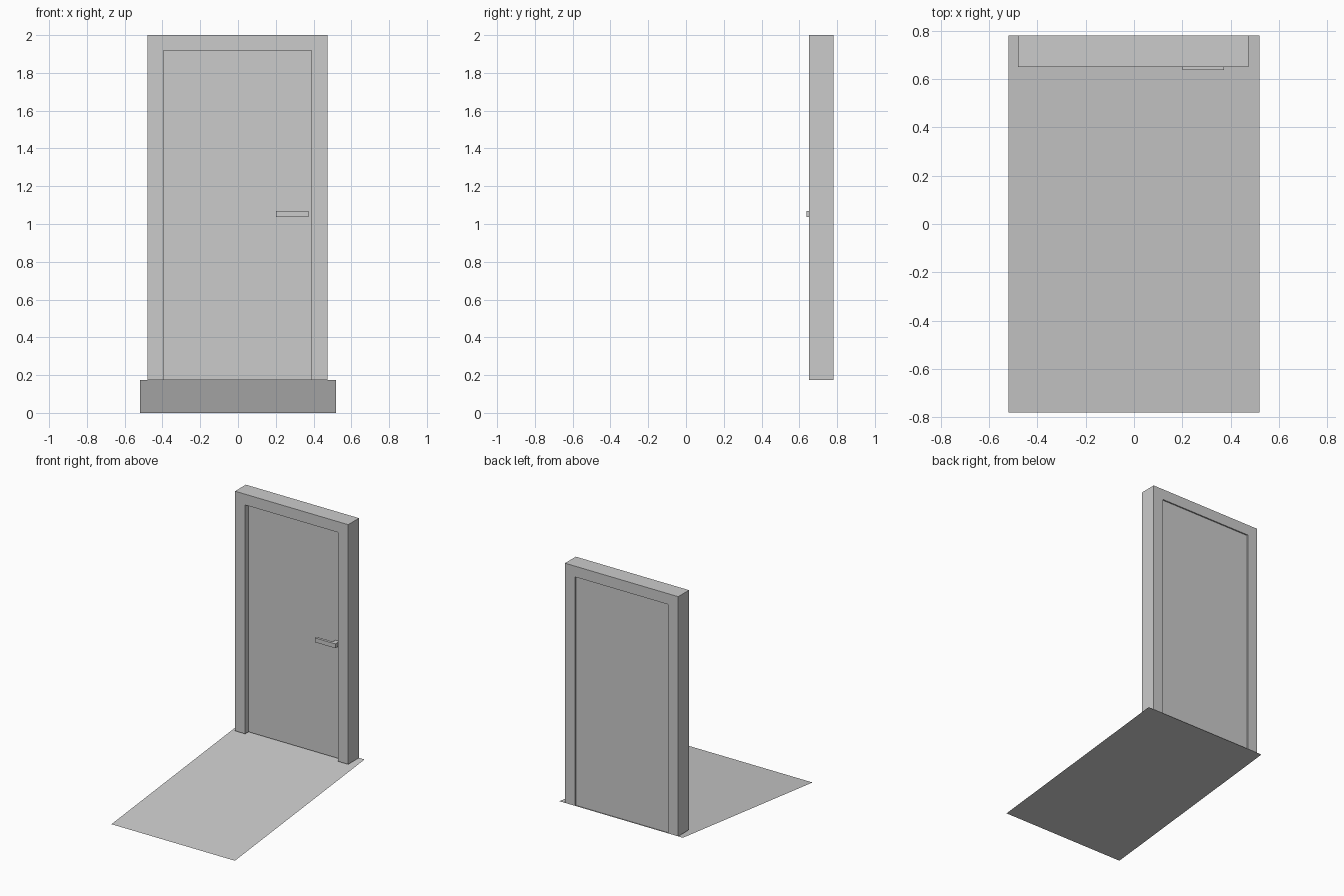
import bpy, bmesh

if "Cube" in bpy.data.objects:
    bpy.data.objects.remove(bpy.data.objects["Cube"])


def make_object(name, bm):
    bmesh.ops.recalc_face_normals(bm, faces=bm.faces)
    mesh = bpy.data.meshes.new(name)
    bm.to_mesh(mesh)
    bm.free()
    obj = bpy.data.objects.new(name, mesh)
    bpy.context.collection.objects.link(obj)
    return obj


def extrude_outline(name, points, direction):
    """Fill a closed outline and push it along a direction into a solid."""
    bm = bmesh.new()
    face = bm.faces.new([bm.verts.new(p) for p in points])
    ret = bmesh.ops.extrude_face_region(bm, geom=[face], use_keep_orig=True)
    verts = [g for g in ret["geom"] if isinstance(g, bmesh.types.BMVert)]
    bmesh.ops.translate(bm, verts=verts, vec=direction)
    return make_object(name, bm)


BASE, TOP = 0.175, 2.0
FRONT, BACK = 0.65, 0.78
L, R = -0.48, 0.473          # frame outer sides
IL, IR, IT = -0.395, 0.388, 1.918   # opening

# Door frame: upside-down U
frame = [(L, BASE), (L, TOP), (R, TOP), (R, BASE),
         (IR, BASE), (IR, IT), (IL, IT), (IL, BASE)]
extrude_outline("door_frame", [(x, FRONT, z) for x, z in frame],
                (0, BACK - FRONT, 0))

# Door leaf, recessed in the frame on both faces
leaf = [(IL, BASE), (IL, IT), (IR, IT), (IR, BASE)]
extrude_outline("door_leaf", [(x, 0.69, z) for x, z in leaf], (0, 0.08, 0))

# L-shaped lever handle on the front face
lever = [(0.20, 0.638), (0.373, 0.638), (0.373, 0.692),
         (0.339, 0.692), (0.339, 0.658), (0.20, 0.658)]
extrude_outline("door_handle", [(x, y, 1.037) for x, y in lever],
                (0, 0, 0.033))

# Thin sloping floor sheet rising to the door
bm = bmesh.new()
bm.faces.new([bm.verts.new(p) for p in (
    (-0.52, -0.78, 0), (0.52, -0.78, 0),
    (0.52, 0.78, BASE), (-0.52, 0.78, BASE))])
make_object("sloped_floor", bm)
